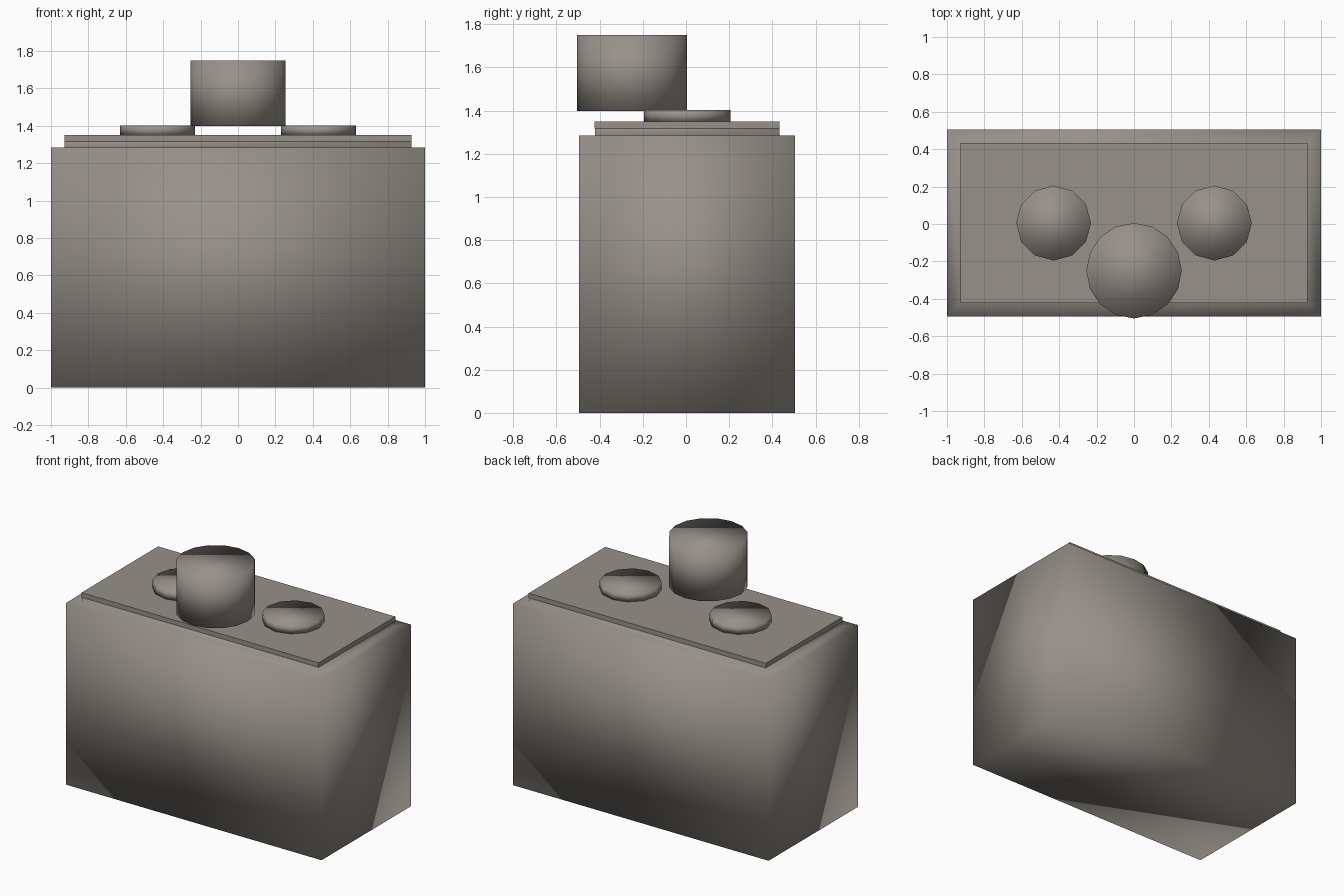
import bpy
import bmesh

if "Cube" in bpy.data.objects:
    bpy.data.objects.remove(bpy.data.objects["Cube"])

# Warm dark grey enamel shared by every part
enamel = bpy.data.materials.new("warm_grey")
enamel.diffuse_color = (0.31, 0.283, 0.25, 1)
enamel.use_nodes = True
enamel.node_tree.nodes["Principled BSDF"].inputs["Base Color"].default_value = enamel.diffuse_color


def finish(obj, name, smooth=True):
    obj.name = name
    obj.data.materials.append(enamel)
    for p in obj.data.polygons:
        p.use_smooth = smooth
    return obj


def box(name, x0, x1, y0, y1, z0, z1, smooth=True):
    bpy.ops.mesh.primitive_cube_add(size=1)
    obj = bpy.context.object
    for v in obj.data.vertices:
        v.co.x = x1 if v.co.x > 0 else x0
        v.co.y = y1 if v.co.y > 0 else y0
        v.co.z = z1 if v.co.z > 0 else z0
    return finish(obj, name, smooth)


def disc(name, sides, radius, x, y, z0, z1):
    bpy.ops.mesh.primitive_cylinder_add(
        vertices=sides, radius=radius, depth=z1 - z0,
        location=(x, y, (z0 + z1) / 2))
    return finish(bpy.context.object, name)


# Stove body, smooth across its corners, with a raised step under the cooktop
body = box("stove_body", -1, 1, -0.495, 0.505, 0, 1.285)
bm = bmesh.new()
bm.from_mesh(body.data)
top = [f for f in bm.faces if f.calc_center_median().z > 1.28]
bmesh.ops.inset_region(bm, faces=top, thickness=0.073, use_even_offset=True)
step = bmesh.ops.extrude_face_region(bm, geom=top)["geom"]
bmesh.ops.delete(bm, geom=top, context='FACES')
for v in step:
    if isinstance(v, bmesh.types.BMVert):
        v.co.z = 1.317
bmesh.ops.recalc_face_normals(bm, faces=bm.faces)
for f in bm.faces:
    f.smooth = True
bm.to_mesh(body.data)
bm.free()

# Thin flat cooktop
box("cooktop", -0.928, 0.928, -0.423, 0.433, 1.317, 1.35, smooth=False)

# Pair of burners
for side, sx in (("left", -1), ("right", 1)):
    disc("burner_" + side, 12, 0.2, sx * 0.43, 0.005, 1.35, 1.402)

# Pot near the front edge
disc("pot", 16, 0.255, 0, -0.25, 1.398, 1.75)
